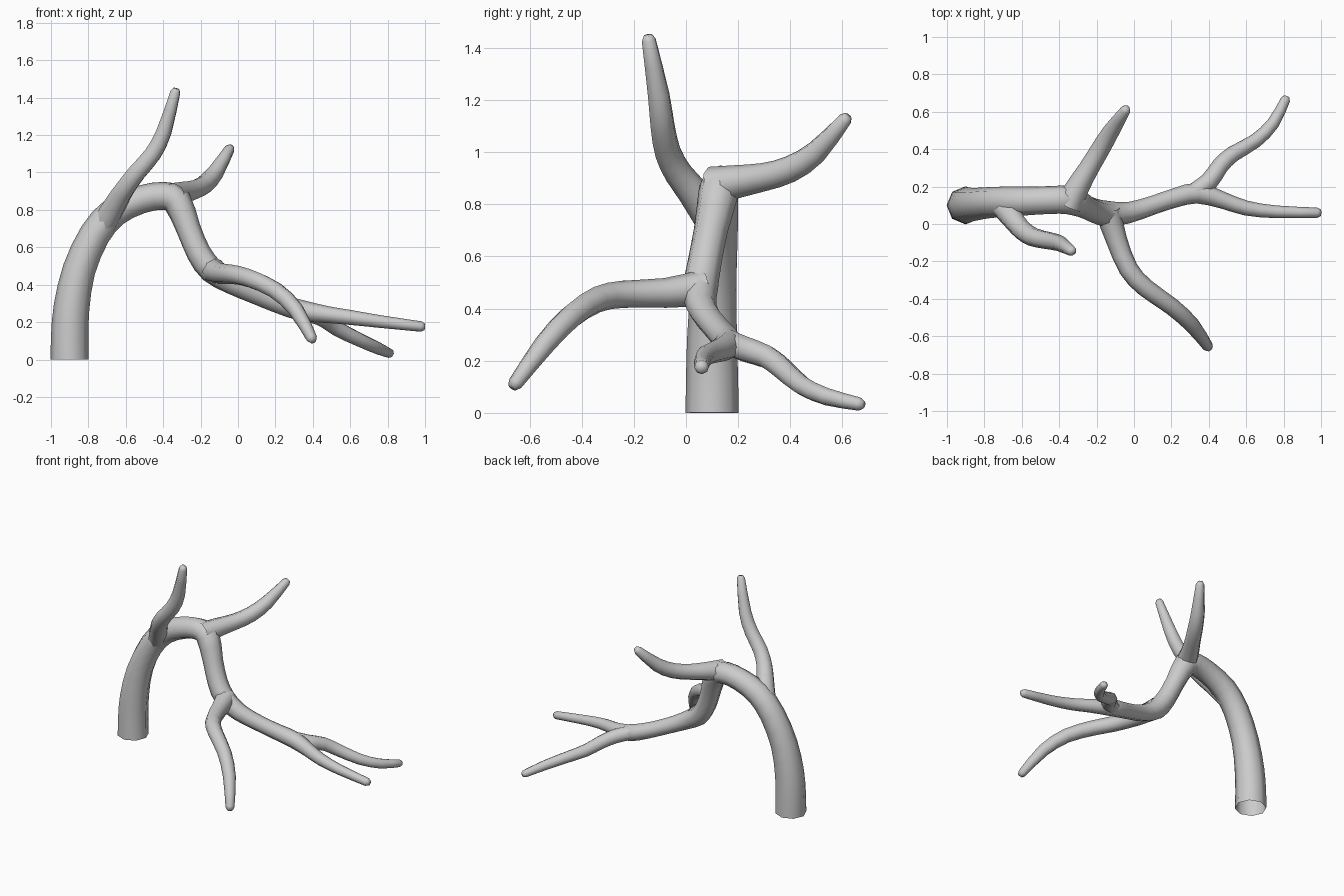
import bpy, bmesh
from math import cos, sin, pi, radians
from mathutils import Vector

if "Cube" in bpy.data.objects:
    bpy.data.objects.remove(bpy.data.objects["Cube"])

SIDES = 8


def smooth_path(points):
    """Catmull-Rom: add one in-between sample (x, y, z, radius) per span."""
    p = [Vector(q) for q in points]
    out = []
    for i in range(len(p) - 1):
        a, b = p[i], p[i + 1]
        before = p[i - 1] if i > 0 else a
        after = p[i + 2] if i + 2 < len(p) else b
        out += [a, (a + b) * 0.5625 - (before + after) * 0.0625]
    return out + [p[-1]]


def limb(name, points):
    """Tapered tube along a path, open at the start, blunt rounded tip."""
    path = smooth_path(points)
    pos = [q.to_3d() for q in path]
    rad = [q[3] for q in path]
    # blunt tip
    end_dir = (pos[-1] - pos[-2]).normalized()
    pos.append(pos[-1] + end_dir * rad[-1] * 0.7)
    rad.append(rad[-1] * 0.6)

    bm = bmesh.new()
    rings, u = [], None
    for i, c in enumerate(pos):
        t = (pos[min(i + 1, len(pos) - 1)] - pos[max(i - 1, 0)]).normalized()
        if u is None:
            u = Vector((1, 0, 0)) if abs(t.x) < 0.8 else Vector((0, 0, 1))
        u = (u - t * u.dot(t)).normalized()
        v = t.cross(u)
        rings.append([bm.verts.new(c + (u * cos(2 * pi * k / SIDES) + v * sin(2 * pi * k / SIDES)) * rad[i])
                      for k in range(SIDES)])
    for a, b in zip(rings, rings[1:]):
        for k in range(SIDES):
            n = (k + 1) % SIDES
            bm.faces.new((a[k], a[n], b[n], b[k]))
    bm.faces.new(rings[-1])
    me = bpy.data.meshes.new(name)
    bm.to_mesh(me)
    bm.free()
    ob = bpy.data.objects.new(name, me)
    bpy.context.collection.objects.link(ob)
    bpy.ops.object.select_all(action='DESELECT')
    ob.select_set(True)
    bpy.context.view_layer.objects.active = ob
    bpy.ops.object.shade_smooth_by_angle(angle=radians(65))
    return ob


# trunk, arching over and running on into the longest branch
limb("trunk", [
    (-.90, .10, 0, .102), (-.90, .10, .12, .1), (-.89, .10, .28, .096),
    (-.85, .105, .48, .088), (-.765, .115, .67, .083), (-.66, .12, .79, .08),
    (-.52, .125, .855, .075), (-.40, .13, .875, .075), (-.325, .125, .845, .078),
    (-.265, .095, .70, .066), (-.21, .07, .57, .066), (-.14, .055, .475, .068),
    (-.03, .06, .405, .058), (.1, .10, .345, .052), (.22, .14, .298, .053),
    (.34, .165, .262, .056), (.48, .125, .24, .045), (.60, .085, .225, .04),
    (.76, .065, .203, .034), (.98, .06, .176, .028)])

# upright branch off the trunk
limb("upper_branch", [
    (-.71, .11, .73, .07), (-.645, .025, .85, .06), (-.60, -.03, .92, .054),
    (-.54, -.07, 1.0, .051), (-.455, -.09, 1.1, .048), (-.395, -.105, 1.22, .043),
    (-.335, -.143, 1.43, .028)])

# branch rising to the back
limb("back_branch", [
    (-.35, .10, .87, .075), (-.30, .20, .888, .063), (-.24, .30, .905, .054),
    (-.18, .40, .935, .051), (-.12, .50, 1.0, .045), (-.045, .61, 1.125, .028)])

# branch drooping to the front
limb("front_branch", [
    (-.14, .07, .48, .07), (-.095, -.08, .46, .057), (-.03, -.24, .455, .052),
    (.06, -.34, .435, .05), (.20, -.44, .37, .047), (.31, -.54, .265, .042),
    (.395, -.655, .112, .029)])

# low twig forking off the longest branch
limb("low_branch", [
    (.30, .155, .275, .05), (.40, .225, .245, .05), (.46, .31, .215, .046),
    (.53, .375, .165, .043), (.65, .445, .105, .038), (.745, .54, .062, .034),
    (.81, .665, .034, .026)])
